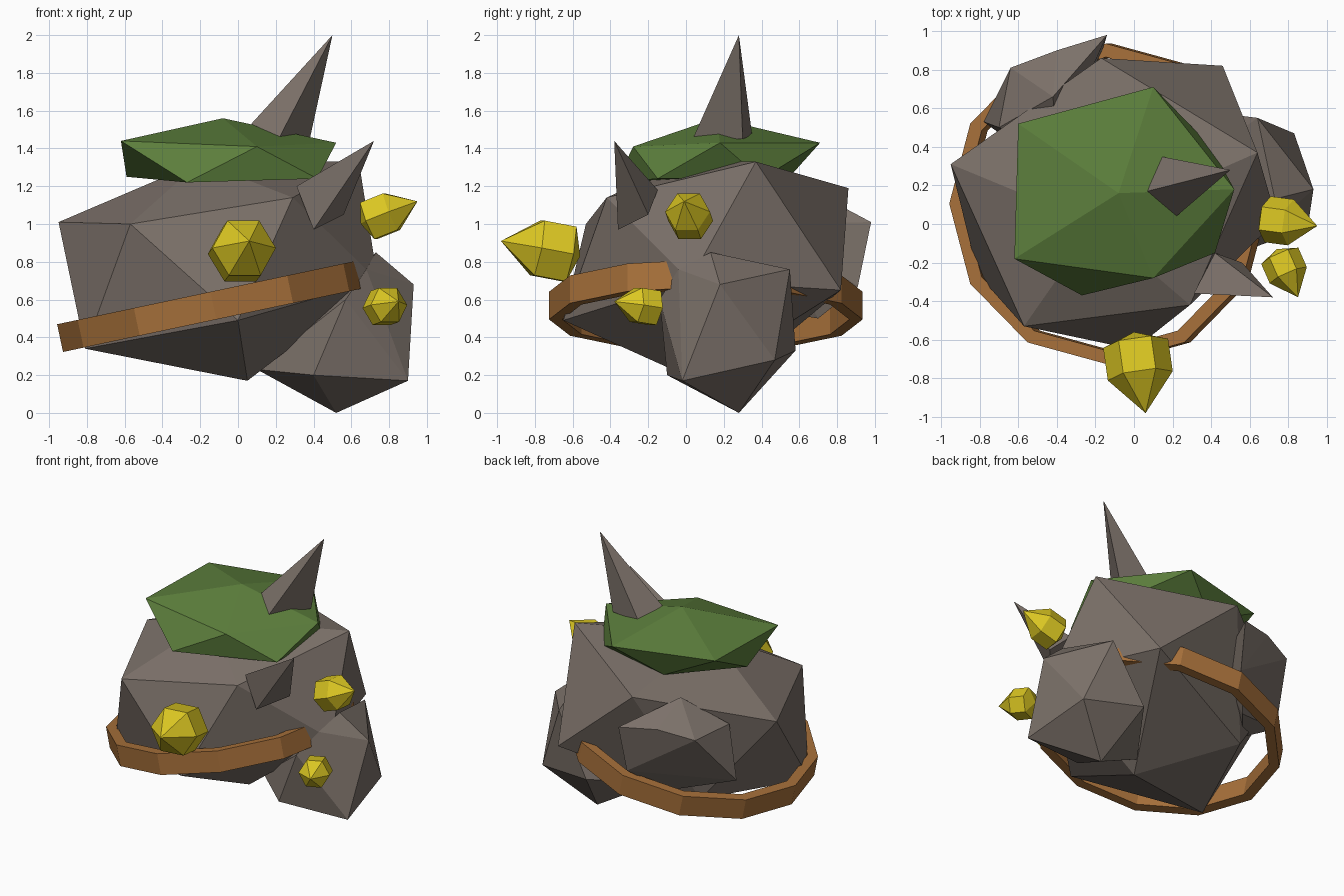
import bpy
import bmesh
import math
from mathutils import Vector, Matrix

if "Cube" in bpy.data.objects:
    bpy.data.objects.remove(bpy.data.objects["Cube"], do_unlink=True)


def make_material(name, color):
    material = bpy.data.materials.new(name)
    material.use_nodes = True
    material.diffuse_color = (*color, 1)
    shader = material.node_tree.nodes["Principled BSDF"]
    shader.inputs["Base Color"].default_value = (*color, 1)
    shader.inputs["Roughness"].default_value = 0.9
    return material


rock = make_material("grey stone", (0.2, 0.165, 0.142))
moss = make_material("moss green", (0.107, 0.21, 0.045))
gold = make_material("yellow crystal", (0.71, 0.57, 0.016))
leather = make_material("brown leather", (0.38, 0.16, 0.042))


def add_object(name, bm, material):
    """Turn a finished bmesh into a flat-shaded object."""
    bmesh.ops.recalc_face_normals(bm, faces=bm.faces)
    mesh = bpy.data.meshes.new(name)
    bm.to_mesh(mesh)
    bm.free()
    mesh.materials.append(material)
    obj = bpy.data.objects.new(name, mesh)
    bpy.context.scene.collection.objects.link(obj)
    return obj


def faceted(name, corners, material):
    """Faceted lump: the convex skin around a few corner points."""
    bm = bmesh.new()
    for corner in corners:
        bm.verts.new(corner)
    result = bmesh.ops.convex_hull(bm, input=bm.verts)
    inside = [v for v in result["geom_interior"] if isinstance(v, bmesh.types.BMVert)]
    bmesh.ops.delete(bm, geom=inside, context="VERTS")
    return add_object(name, bm, material)


def spike(name, tip, base, material):
    """Pointed horn rising from a small base outline."""
    bm = bmesh.new()
    apex = bm.verts.new(tip)
    ring = [bm.verts.new(p) for p in base]
    for a, b in zip(ring, ring[1:] + ring[:1]):
        bm.faces.new((a, b, apex))
    bm.faces.new(ring[::-1])
    return add_object(name, bm, material)


def crystal(name, back, tip, radius, sides=6):
    """Six-sided gem: blunt back, short barrel and long point."""
    back, tip = Vector(back), Vector(tip)
    axis = tip - back
    place = Matrix.Translation(back) @ axis.to_track_quat("Z", "Y").to_matrix().to_4x4()
    bm = bmesh.new()
    rear, point = bm.verts.new(back), bm.verts.new(tip)
    rings = []
    for along in (0.14, 0.54):
        rings.append([bm.verts.new(place @ Vector((
            radius * math.cos(math.tau * i / sides),
            radius * math.sin(math.tau * i / sides),
            along * axis.length))) for i in range(sides)])
    low, high = rings
    for i in range(sides):
        j = (i + 1) % sides
        bm.faces.new((rear, low[j], low[i]))
        bm.faces.new((low[i], low[j], high[j], high[i]))
        bm.faces.new((high[i], high[j], point))
    return add_object(name, bm, gold)


def tilted_band(name, center, radius, thickness, height, slope, sides):
    """Closed angular belt that climbs towards +x."""
    bm = bmesh.new()
    tilt = Matrix.Rotation(-math.atan(slope), 4, "Y")
    place = Matrix.Translation(center) @ tilt
    profile = [(radius, -height / 2), (radius, height / 2),
               (radius - thickness, height / 2), (radius - thickness, -height / 2)]
    rings = []
    for i in range(sides):
        a = math.tau * i / sides
        rings.append([bm.verts.new(place @ Vector((r * math.cos(a), r * math.sin(a), z)))
                      for r, z in profile])
    for i, ring in enumerate(rings):
        after = rings[(i + 1) % sides]
        for j in range(4):
            k = (j + 1) % 4
            bm.faces.new((ring[j], after[j], after[k], ring[k]))
    return add_object(name, bm, leather)


# Main boulder
faceted("body_boulder", [
    (-0.95, 0.31, 1.01), (-0.57, -0.53, 1), (0.64, 0.37, 1.33), (-0.17, 0.86, 1.19),
    (0, -0.65, 0.49), (0.05, 0.06, 0.17), (-0.81, -0.26, 0.34), (0.74, 0.02, 0.7),
    (0.29, -0.42, 1.14), (0.46, 0.82, 0.65), (-0.48, 0.52, 0.4), (-0.2, 0, 1.33),
], rock)

# Low side boulder
faceted("side_boulder", [
    (0.52, 0.28, 0), (0.9, -0.02, 0.17), (0.93, 0.18, 0.68), (0.64, 0.55, 0.76),
    (0.83, 0.47, 0.28), (0.73, 0.13, 0.85), (0.4, -0.1, 0.2), (0.1, 0.15, 0.23),
    (0.57, -0.14, 0.6), (0.4, 0.58, 0.33), (0.68, -0.04, 0.76),
], rock)

# Boulder on the back
faceted("back_boulder", [
    (-0.14, 0.98, 1.01), (-0.64, 0.81, 0.98), (-0.78, 0.53, 0.62), (-0.42, 0.66, 1.18),
    (-0.16, 0.91, 0.67), (-0.35, 0.7, 0.5), (-0.6, 0.4, 0.55), (-0.4, 0.4, 1),
    (-0.4, 0.9, 1.03), (-0.7, 0.5, 1),
], rock)

# Moss cap
faceted("moss_cap", [
    (-0.6, 0.52, 1.44), (0.1, 0.71, 1.43), (0.52, 0.18, 1.43), (0.1, -0.28, 1.41),
    (-0.62, -0.18, 1.44), (-0.08, 0.16, 1.56), (-0.27, -0.37, 1.22), (0.42, -0.15, 1.24),
    (-0.59, 0.14, 1.25), (0.4, 0.4, 1.24), (-0.2, 0.54, 1.24),
], moss)

# Stone spikes
spike("top_spike", (0.5, 0.28, 2), [
    (0.07, 0.17, 1.53), (0.22, 0.04, 1.46), (0.38, 0.3, 1.45), (0.14, 0.35, 1.47)], rock)
spike("brow_spike", (0.72, -0.38, 1.44), [
    (0.31, -0.36, 1.2), (0.4, -0.36, 0.97), (0.56, -0.2, 1.05), (0.42, -0.15, 1.18)], rock)

# Belt around the boulder
tilted_band("belt", (-0.13, 0.105, 0.568), 0.83, 0.07, 0.15, 0.212, 12)

# Crystals
crystal("front_crystal", (0, -0.56, 0.83), (0.06, -0.98, 0.91), 0.17)
crystal("upper_side_crystal", (0.65, 0.03, 1), (0.95, -0.01, 1.12), 0.12)
crystal("lower_side_crystal", (0.74, -0.13, 0.55), (0.85, -0.38, 0.59), 0.105)
